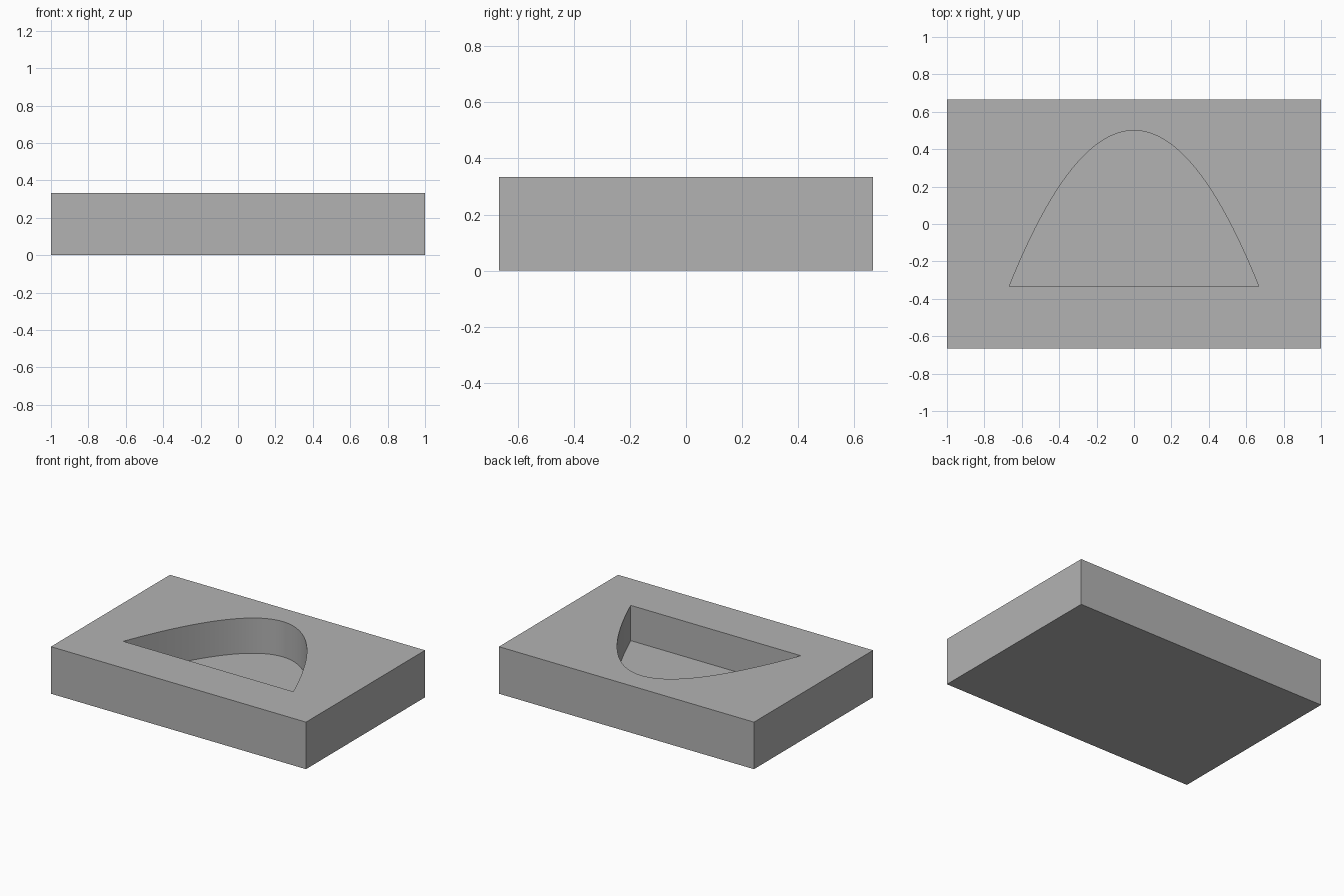
import bpy
import bmesh

cube = bpy.data.objects.get("Cube")
if cube:
    bpy.data.objects.remove(cube, do_unlink=True)

LENGTH, WIDTH, HEIGHT = 2.0, 4 / 3, 1 / 3
HALF_BASE, BASE_Y, APEX_Y = 2 / 3, -1 / 3, 0.5
FLOOR_Z = HEIGHT - 0.25
SEGMENTS = 48

grey = bpy.data.materials.new("plain grey")
grey.use_nodes = True
colour = (0.45, 0.45, 0.45, 1)
grey.diffuse_color = colour
grey.node_tree.nodes["Principled BSDF"].inputs["Base Color"].default_value = colour


def prism(name, outline, bottom, top):
    """Extrude a flat outline upward into a closed solid."""
    bm = bmesh.new()
    face = bm.faces.new([bm.verts.new((x, y, bottom)) for x, y in outline])
    raised = bmesh.ops.extrude_face_region(bm, geom=[face])["geom"]
    verts = [v for v in raised if isinstance(v, bmesh.types.BMVert)]
    bmesh.ops.translate(bm, verts=verts, vec=(0, 0, top - bottom))
    bmesh.ops.recalc_face_normals(bm, faces=bm.faces)
    mesh = bpy.data.meshes.new(name)
    bm.to_mesh(mesh)
    bm.free()
    mesh.materials.append(grey)
    obj = bpy.data.objects.new(name, mesh)
    bpy.context.collection.objects.link(obj)
    return obj


# Rectangular slab
hx, hy = LENGTH / 2, WIDTH / 2
block = prism("block", [(-hx, -hy), (hx, -hy), (hx, hy), (-hx, hy)], 0, HEIGHT)

# Parabolic pocket with a straight front wall
steps = [1 - 2 * i / SEGMENTS for i in range(SEGMENTS + 1)]
parabola = [(HALF_BASE * t, APEX_Y - (APEX_Y - BASE_Y) * t * t) for t in steps]
cutter = prism("pocket_cutter", parabola, FLOOR_Z, HEIGHT + 0.1)
cutter.hide_render = True

cut = block.modifiers.new("pocket", "BOOLEAN")
cut.operation = "DIFFERENCE"
cut.solver = "EXACT"
cut.object = cutter

# Bake the cut, then smooth only the curved wall
bpy.ops.object.select_all(action="DESELECT")
block.select_set(True)
bpy.context.view_layer.objects.active = block
bpy.ops.object.modifier_apply(modifier=cut.name)
bpy.data.objects.remove(cutter, do_unlink=True)
bpy.ops.object.shade_smooth_by_angle(angle=0.5)
